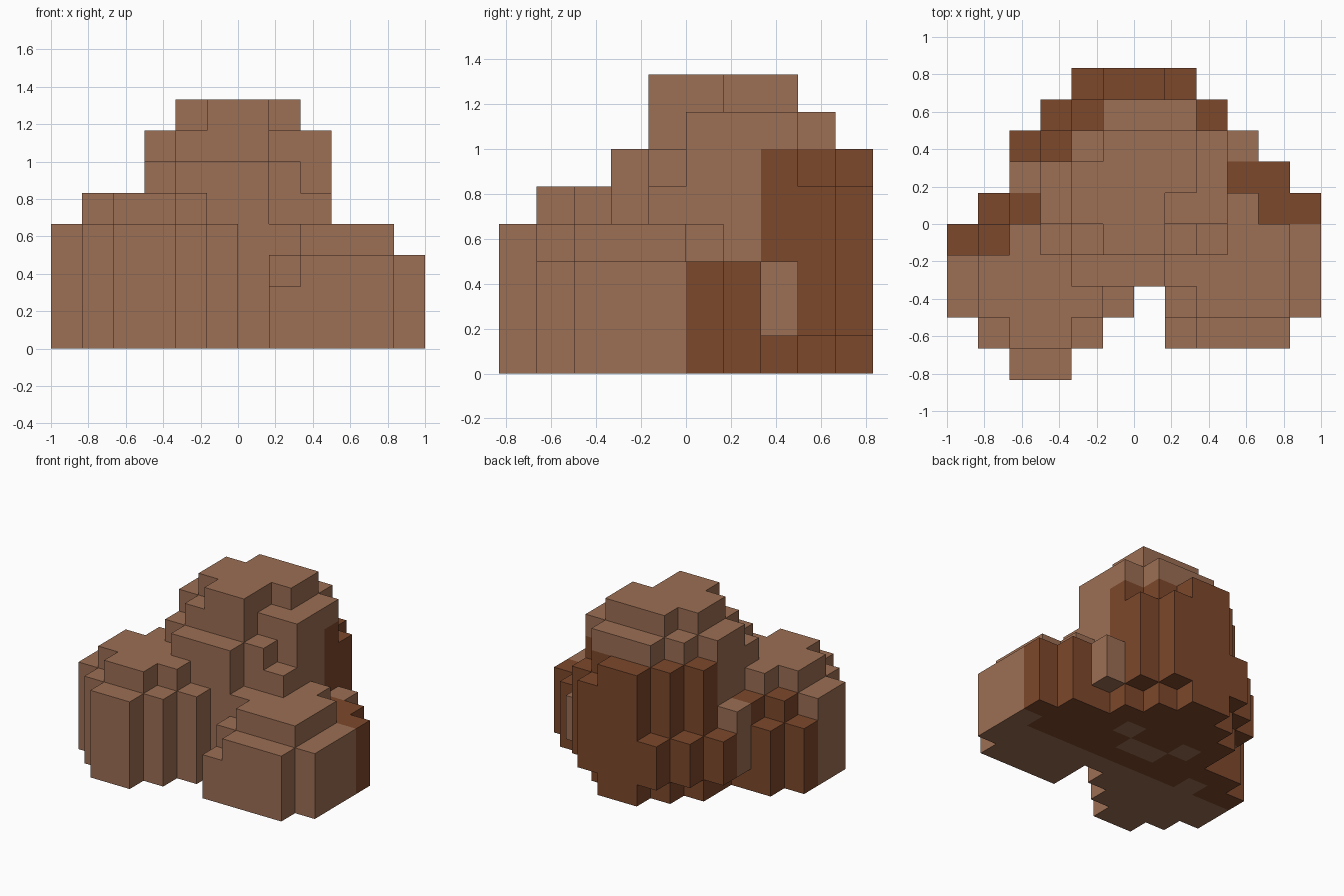
import bpy, bmesh, math
from mathutils import Vector

cube = bpy.data.objects.get("Cube")
if cube:
    bpy.data.objects.remove(cube, do_unlink=True)

U = 1 / 6          # edge of one block
X0, Y0 = -6, -5    # first column and row, in blocks

# Block height of every column, one string per row from front to back
HEIGHTS = [
    "..44........",
    ".4554..2333.",
    "455554.34443",
    "455566644443",
    "345678865443",
    ".34788877433",
    "..478888733.",
    "..36788873..",
    "...367775...",
    "....3665....",
]
# How many of those blocks, counted from the ground, are dark
DARK = [
    "............",
    "............",
    "............",
    "............",
    "34.11111111.",
    ".3411..11133",
    "...1.11.133.",
    "..3666666...",
    "...366665...",
    "....3665....",
]
# Columns at the back that start one block above the ground
RAISED = {(-4, 1), (-4, 2), (-3, 3), (-2, 4), (1, 4), (2, 3), (3, 2)}


def make_material(name, rgb):
    mat = bpy.data.materials.new(name)
    mat.use_nodes = True
    mat.diffuse_color = (*rgb, 1)
    bsdf = mat.node_tree.nodes["Principled BSDF"]
    bsdf.inputs["Base Color"].default_value = (*rgb, 1)
    bsdf.inputs["Roughness"].default_value = 0.9
    return mat


def count(ch):
    return 0 if ch == "." else int(ch)


# Stack the blocks: position -> colour slot
blocks = {}
for j, (row, dark) in enumerate(zip(HEIGHTS, DARK)):
    for i, ch in enumerate(row):
        x, y = X0 + i, Y0 + j
        for z in range(1 if (x, y) in RAISED else 0, count(ch)):
            blocks[x, y, z] = 1 if z < count(dark[i]) else 0

# Skin the stack: a face wherever a block meets open air
bm = bmesh.new()
corners = {}


def corner(p):
    key = tuple(round(c) for c in p)
    if key not in corners:
        corners[key] = bm.verts.new(Vector(key) * U)
    return corners[key]


for pos, slot in blocks.items():
    for axis in range(3):
        for side in (0, 1):
            n = Vector((0, 0, 0))
            n[axis] = 2 * side - 1
            if tuple(round(a + b) for a, b in zip(pos, n)) in blocks:
                continue
            a, b = Vector((0, 0, 0)), Vector((0, 0, 0))
            a[(axis + 1) % 3] = 1
            b[(axis + 2) % 3] = 1
            o = Vector(pos)
            o[axis] += side
            loop = [o, o + a, o + a + b, o + b]
            if not side:
                loop.reverse()
            face = bm.faces.new([corner(p) for p in loop])
            face.material_index = slot

# Merge coplanar squares of one colour into clean flat faces
bmesh.ops.dissolve_limit(bm, angle_limit=math.radians(1), verts=bm.verts[:],
                         edges=bm.edges[:], delimit={'MATERIAL'})
bmesh.ops.triangulate(bm, faces=[f for f in bm.faces if len(f.verts) > 4])

mesh = bpy.data.meshes.new("stepped_mound")
bm.to_mesh(mesh)
bm.free()
mesh.materials.append(make_material("light_brown", (0.332, 0.156, 0.087)))
mesh.materials.append(make_material("dark_brown", (0.205, 0.065, 0.025)))
mound = bpy.data.objects.new("stepped_mound", mesh)
bpy.context.collection.objects.link(mound)
